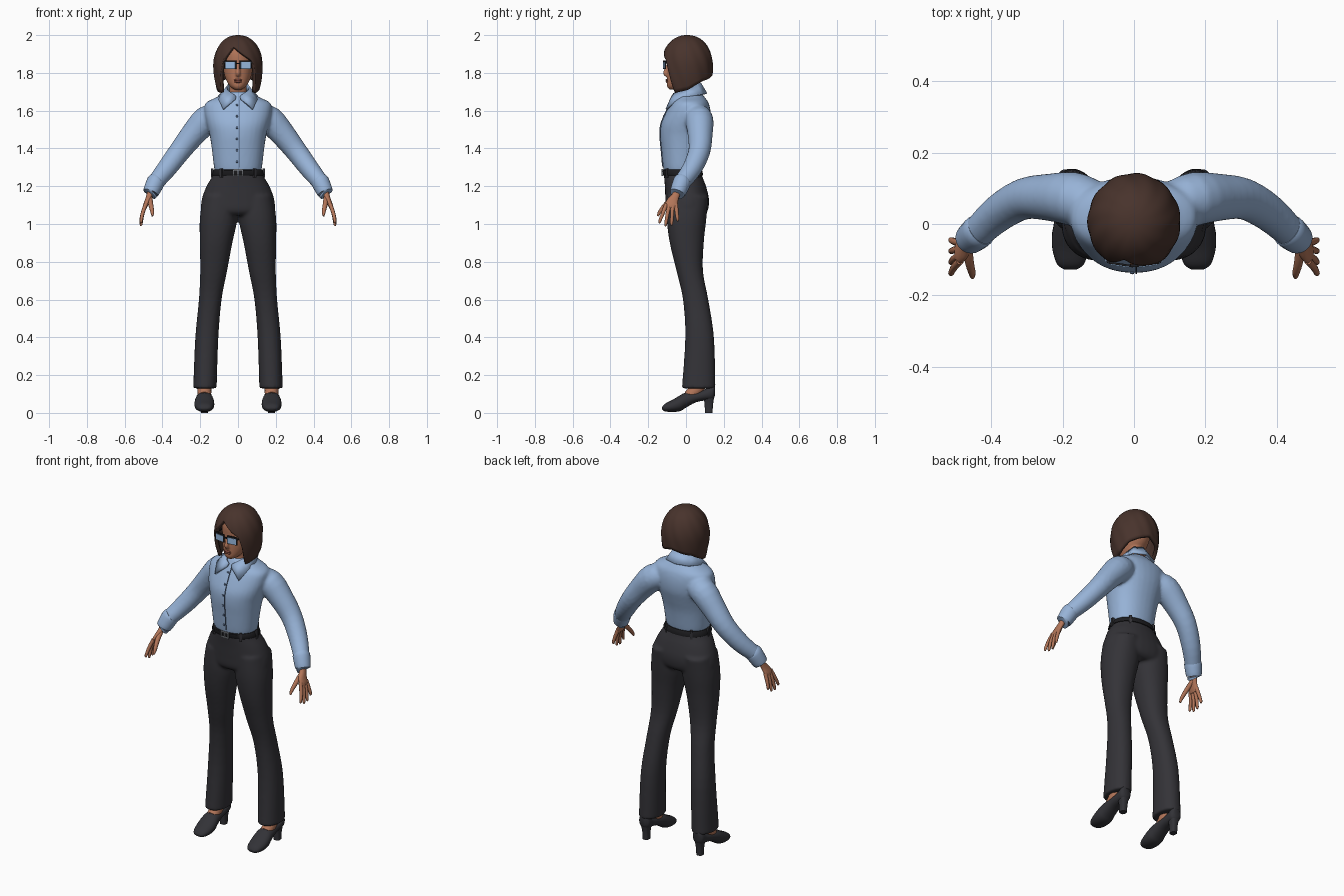
import bpy, bmesh
from math import sin, cos, pi, sqrt, radians
from mathutils import Vector, Matrix

if "Cube" in bpy.data.objects:
    bpy.data.objects.remove(bpy.data.objects["Cube"], do_unlink=True)


def material(name, r, g, b):
    m = bpy.data.materials.new(name)
    m.use_nodes = True
    m.diffuse_color = (r, g, b, 1)
    bsdf = next(n for n in m.node_tree.nodes if n.type == 'BSDF_PRINCIPLED')
    bsdf.inputs["Base Color"].default_value = (r, g, b, 1)
    return m


SHIRT = material("light blue cloth", .31, .45, .68)
SEAM = material("blue seam", .09, .14, .24)
PANTS = material("charcoal cloth", .034, .033, .039)
LEATHER = material("dark leather", .032, .032, .038)
BLACK = material("black trim", .012, .012, .014)
SKIN = material("brown skin", .45, .18, .1)
LIPS = material("lip red", .3, .09, .06)
HAIR = material("dark brown hair", .065, .033, .025)
LENS = material("pale blue glass", .32, .5, .76)
METAL = material("grey metal", .3, .32, .35)
SIDES = (1, -1)


def refine(rows, k=4):
    """Catmull-Rom interpolation between rows of numbers."""
    out = []
    for i in range(len(rows) - 1):
        a, b, c, d = (rows[max(0, min(len(rows) - 1, i + j))] for j in (-1, 0, 1, 2))
        for step in range(k):
            t = step / k
            out.append([q + .5 * t * (r - p + t * (2*p - 5*q + 4*r - s + t * (3*(q - r) + s - p)))
                        for p, q, r, s in zip(a, b, c, d)])
    return out + [list(rows[-1])]


def lerp_keys(keys, v):
    for (a, p), (b, q) in zip(keys, keys[1:]):
        if v <= b:
            return p + (q - p) * (v - a) / (b - a)
    return keys[-1][1]


def skin_rings(bm, rings):
    rings = [[bm.verts.new(v) for v in ring] for ring in rings]
    n = len(rings[0])
    for a, b in zip(rings, rings[1:]):
        for i in range(n):
            bm.faces.new((a[i], a[(i+1) % n], b[(i+1) % n], b[i]))
    bm.faces.new(rings[0][::-1])
    bm.faces.new(rings[-1])


def loft(bm, rows, side=1, axis='z', p=2.2, n=32, k=4):
    """Rows are (position, x min, x max, low, high); cross-sections are rounded."""
    rings = []
    for pos, x0, x1, lo, hi in refine(rows, k):
        ring = []
        for i in range(n):
            c, s = cos(2*pi*i/n), sin(2*pi*i/n)
            c, s = (abs(w) ** (2/p) * (1 if w > 0 else -1) for w in (c, s))
            x = side * ((x0 + x1)/2 + c*(x1 - x0)/2)
            o = (lo + hi)/2 + s*(hi - lo)/2
            ring.append((x, o, pos) if axis == 'z' else (x, pos, o))
        rings.append(ring)
    skin_rings(bm, rings)


def wide(rows):
    return [(z, -w, w, f, b) for z, f, b, w in rows]


def tube(bm, pts, side=1, n=16, k=3):
    """Points are (x, y, z, radius)."""
    pts = refine(pts, k)
    path = [Vector((side*q[0], q[1], q[2])) for q in pts]
    rings = []
    for i, c in enumerate(path):
        t = (path[min(i+1, len(path)-1)] - path[max(i-1, 0)]).normalized()
        u = t.cross(Vector((0, 1, 0))).normalized()
        v = t.cross(u)
        rings.append([c + pts[i][3]*(u*cos(2*pi*j/n) + v*sin(2*pi*j/n)) for j in range(n)])
    skin_rings(bm, rings)


def box(bm, centre, size, turn=0):
    m = Matrix.Translation(centre) @ Matrix.Rotation(turn, 4, 'Z') @ Matrix.Diagonal((*size, 1))
    bmesh.ops.create_cube(bm, size=1, matrix=m)


def ball(bm, centre, size):
    bmesh.ops.create_uvsphere(bm, u_segments=16, v_segments=10, radius=1,
                              matrix=Matrix.Translation(centre) @ Matrix.Diagonal((*size, 1)))


def finish(bm, name, mat, voxel=0, solid=0, angle=40):
    bmesh.ops.recalc_face_normals(bm, faces=bm.faces)
    me = bpy.data.meshes.new(name)
    bm.to_mesh(me)
    bm.free()
    me.materials.append(mat)
    me.shade_smooth()
    me.set_sharp_from_angle(angle=radians(angle))
    ob = bpy.data.objects.new(name, me)
    bpy.context.collection.objects.link(ob)
    if solid:
        mod = ob.modifiers.new("thickness", 'SOLIDIFY')
        mod.thickness, mod.offset = solid, 0
    if voxel:
        mod = ob.modifiers.new("blend", 'REMESH')
        mod.mode, mod.voxel_size, mod.use_smooth_shade = 'VOXEL', voxel, True
        mod = ob.modifiers.new("soften", 'SMOOTH')
        mod.factor, mod.iterations = .5, 4
    return ob


# Shirt: torso and sleeves blended together
torso = [(1.27, -.113, .073, .118), (1.3, -.121, .08, .127), (1.4, -.131, .096, .139),
         (1.47, -.137, .115, .15), (1.53, -.132, .13, .166), (1.59, -.107, .131, .178),
         (1.64, -.08, .12, .172), (1.67, -.062, .1, .115), (1.7, -.045, .075, .06)]
bm = bmesh.new()
loft(bm, wide(torso))
for s in SIDES:
    tube(bm, [(.11, .055, 1.57, .065), (.168, .07, 1.55, .075), (.24, .075, 1.472, .066),
              (.31, .07, 1.383, .058), (.38, .03, 1.29, .052), (.44, -.025, 1.215, .044),
              (.455, -.037, 1.19, .04)], s, 24)
finish(bm, "shirt", SHIRT, voxel=.009)

for s, label in zip(SIDES, ("left", "right")):
    bm = bmesh.new()
    tube(bm, [(.432, -.018, 1.228, .045), (.437, -.022, 1.22, .048),
              (.46, -.042, 1.17, .043), (.462, -.044, 1.165, .038)], s, 24)
    finish(bm, label + "_cuff", SHIRT)

# Collar: a folded band with two points at the front
upper = [(.01, -.072, 1.675), (.03, -.064, 1.69), (.052, -.03, 1.705),
         (.06, .01, 1.722), (.047, .055, 1.74), (0, .075, 1.746)]
lower = [(.014, -.08, 1.66), (.078, -.104, 1.607), (.1, -.05, 1.655),
         (.102, .02, 1.675), (.075, .08, 1.685), (0, .108, 1.69)]
bm = bmesh.new()
for s in SIDES:
    strips = [[bm.verts.new((s*x, y, z)) for x, y, z in row] for row in (upper, lower)]
    for i in range(5):
        bm.faces.new((strips[0][i], strips[0][i+1], strips[1][i+1], strips[1][i]))
bmesh.ops.remove_doubles(bm, verts=bm.verts, dist=.0001)
finish(bm, "collar", SHIRT, solid=.01, angle=50)

# Front seam and buttons follow the shirt front
front = [(r[0], r[1]) for r in refine(torso)]
bm = bmesh.new()
steps = [1.3 + .36*i/24 for i in range(25)]
loft(bm, [(z, .004, .009, lerp_keys(front, z) - .004, lerp_keys(front, z) + .004)
          for z in steps], n=8, k=1)
finish(bm, "shirt_seam", SEAM)
bm = bmesh.new()
for i in range(6):
    z = 1.33 + .06*i
    ball(bm, (-.005, lerp_keys(front, z) - .001, z), (.006, .004, .006))
finish(bm, "buttons", SEAM)

# Trousers: hips and two flared legs
bm = bmesh.new()
loft(bm, wide([(1.283, -.118, .078, .122), (1.25, -.116, .087, .137), (1.2, -.112, .106, .167),
               (1.13, -.109, .122, .192), (1.07, -.104, .115, .19), (1.045, -.08, .09, .12)]))
for s in SIDES:
    loft(bm, [(1.15, .005, .185, -.1, .118), (1.03, .003, .202, -.102, .108),
              (.9, .03, .202, -.086, .094), (.75, .058, .2, -.05, .09),
              (.6, .087, .207, -.016, .118), (.4, .104, .226, -.004, .148),
              (.13, .113, .237, -.022, .156)], s)
finish(bm, "trousers", PANTS, voxel=.009)

# Belt, loops and buckle
bm = bmesh.new()
loft(bm, wide([(1.258, -.121, .09, .137), (1.262, -.124, .091, .138),
               (1.284, -.125, .085, .13), (1.288, -.121, .082, .127)]), n=48, k=1)
finish(bm, "belt", BLACK)
bm = bmesh.new()
for a in (.7, 1.57, 2.5):
    for s in SIDES:
        box(bm, (s*.136*sin(a), -.018 - .107*cos(a), 1.27), (.014, .014, .05), s*a)
finish(bm, "belt_loops", PANTS)
bm = bmesh.new()
for dz in (-.015, .015):
    box(bm, (0, -.127, 1.272 + dz), (.052, .008, .006))
for dx in (-.023, 0, .023):
    box(bm, (dx, -.127, 1.272), (.006, .008, .034))
finish(bm, "buckle", METAL)

# Hands: flat palm, four fingers and a thumb
for s, label in zip(SIDES, ("left", "right")):
    bm = bmesh.new()
    loft(bm, [(1.19, .44, .478, -.058, -.022), (1.16, .45, .483, -.073, -.03),
              (1.13, .462, .492, -.1, -.04), (1.1, .475, .503, -.112, -.045),
              (1.085, .483, .503, -.106, -.05)], s, n=20)
    for i in range(4):
        y, tip = -.104 + .017*i, (1.005, .99, .993, 1.015)[i]
        lean = -.034 + .014*i
        tube(bm, [(.488, y, 1.105, .011), (.504, y + lean*.5, 1.06, .01),
                  (.513, y + lean, tip + .012, .008), (.511, y + lean*1.05, tip, .004)], s, 10)
    tube(bm, [(.468, -.06, 1.145, .014), (.462, -.105, 1.105, .013),
              (.454, -.138, 1.065, .01), (.453, -.15, 1.042, .005)], s, 10)
    finish(bm, label + "_hand", SKIN, angle=60)

# Shoes with block heels, and the bare insteps
for s, label in zip(SIDES, ("left", "right")):
    bm = bmesh.new()
    rows = [(-.127, .018, .03, .018), (-.112, .008, .048, .038), (-.07, .005, .07, .051),
            (-.03, .01, .094, .052), (0, .028, .108, .047), (.05, .055, .112, .04),
            (.1, .066, .125, .037), (.14, .07, .15, .034), (.153, .09, .15, .02)]
    loft(bm, [(y, .178 - w, .178 + w, lo, hi) for y, lo, hi, w in rows], s, 'y', n=24)
    loft(bm, [(0, .16, .196, .1, .14), (.05, .158, .198, .098, .144),
              (.1, .148, .208, .09, .152)], s, p=3, n=20)
    finish(bm, label + "_shoe", LEATHER, angle=50)
    bm = bmesh.new()
    tube(bm, [(.178, .085, .2, .036), (.178, .06, .13, .038), (.178, .015, .085, .034)], s)
    finish(bm, label + "_foot", SKIN)

# Head, nose and neck
bm = bmesh.new()
loft(bm, wide([(1.712, -.088, -.035, .02), (1.728, -.1, .01, .042), (1.76, -.101, .05, .062),
               (1.8, -.1, .085, .075), (1.85, -.098, .1, .08), (1.9, -.097, .1, .08),
               (1.94, -.082, .09, .07), (1.97, -.04, .05, .04)]), p=2)
tube(bm, [(0, -.088, 1.86, .008), (0, -.1, 1.83, .009), (0, -.11, 1.8, .012),
          (0, -.1, 1.788, .012)])
loft(bm, wide([(1.63, -.045, .06, .055), (1.69, -.038, .055, .046), (1.78, -.03, .055, .045)]))
finish(bm, "head", SKIN, voxel=.005)
bm = bmesh.new()
for dz in (-.004, .005):
    ball(bm, (0, -.1, 1.757 + dz), (.022, .008, .006))
finish(bm, "lips", LIPS)

# Glasses
frame, lenses = bmesh.new(), bmesh.new()
for s in SIDES:
    box(frame, (s*.04, -.113, 1.843), (.062, .006, .047), s*.15)
    box(lenses, (s*.04, -.115, 1.84), (.052, .007, .035), s*.15)
    box(frame, (s*.077, -.055, 1.855), (.005, .11, .008), s*-.06)
box(frame, (0, -.117, 1.85), (.024, .006, .007))
finish(frame, "glasses_frame", BLACK)
finish(lenses, "glasses_lenses", LENS)

# Hair: a bob with a side-swept fringe; its hem height varies around the head
hem = [(-pi, 1.79), (-2.2, 1.755), (-1.6, 1.712), (-.95, 1.695), (-.78, 1.8), (-.62, 1.872),
       (-.25, 1.935), (-.1, 1.925), (.3, 1.89), (.62, 1.865), (.78, 1.8), (.95, 1.695),
       (1.6, 1.712), (2.2, 1.755), (pi, 1.79)]
bm = bmesh.new()
cols, rows, top = 96, 20, 1.99
crown = bm.verts.new((0, .005, top))
grid = []
for i in range(cols):
    a = -pi + 2*pi*i/cols
    end = lerp_keys(hem, a)
    column = []
    for j in range(1, rows + 1):
        z = top - (top - end)*(1 - cos(j/rows*pi/2))
        h = (z - 1.84)/.15
        r = sqrt(max(0, 1 - h*h)) ** .9 if h > 0 else 1 - .2*h*h
        r *= 1 + .012*sin(11*a + 5*h) * min(1, 2*j/rows)
        column.append(bm.verts.new((.12*r*sin(a), .006 - .126*r*cos(a), z)))
    grid.append(column)
for i in range(cols):
    a, b = grid[i], grid[(i + 1) % cols]
    bm.faces.new((crown, a[0], b[0]))
    for j in range(rows - 1):
        bm.faces.new((a[j], a[j+1], b[j+1], b[j]))
finish(bm, "hair", HAIR, solid=.02, angle=60)
